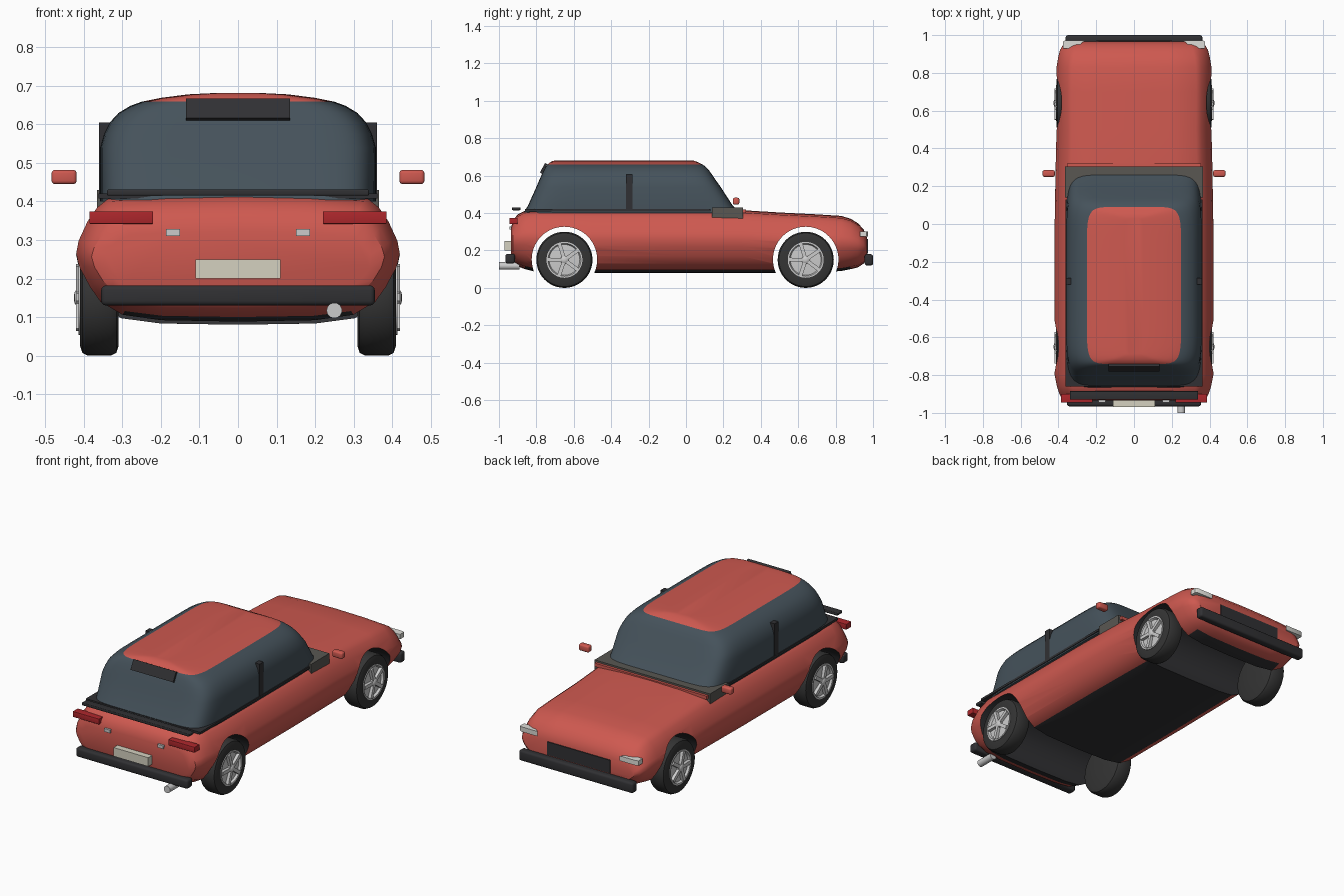
import bpy, bmesh
from math import pi, cos, sin, radians
from mathutils import Matrix

if "Cube" in bpy.data.objects:
    bpy.data.objects.remove(bpy.data.objects["Cube"])


def material(name, r, g, b):
    m = bpy.data.materials.new(name)
    m.diffuse_color = (r, g, b, 1)
    m.use_nodes = True
    m.node_tree.nodes["Principled BSDF"].inputs["Base Color"].default_value = m.diffuse_color
    return m


RED = material("red_paint", 0.62, 0.10, 0.08)
GLASS = material("tinted_glass", 0.06, 0.085, 0.105)
DARK = material("dark_trim", 0.03, 0.03, 0.033)
RUBBER = material("tyre_rubber", 0.035, 0.035, 0.035)
COWL = material("cowl_grey", 0.10, 0.095, 0.085)
SILVER = material("silver", 0.55, 0.55, 0.55)
LENS = material("clear_lens", 0.72, 0.72, 0.68)
TAIL = material("tail_red", 0.42, 0.02, 0.025)
CREAM = material("plate_cream", 0.66, 0.64, 0.53)


def finish(name, bm, mats, angle=40):
    bmesh.ops.recalc_face_normals(bm, faces=bm.faces)
    me = bpy.data.meshes.new(name)
    bm.to_mesh(me)
    bm.free()
    ob = bpy.data.objects.new(name, me)
    bpy.context.collection.objects.link(ob)
    for m in mats:
        me.materials.append(m)
    smooth(ob, angle)
    return ob


def smooth(ob, angle=40):
    bpy.ops.object.select_all(action='DESELECT')
    ob.select_set(True)
    bpy.context.view_layer.objects.active = ob
    bpy.ops.object.shade_smooth_by_angle(angle=radians(angle))


def loft(rings):
    """Closed skin through equal-length rings, capped at both ends."""
    bm = bmesh.new()
    vs = [[bm.verts.new(p) for p in ring] for ring in rings]
    n = len(vs[0])
    for a, b in zip(vs, vs[1:]):
        for i in range(n):
            j = (i + 1) % n
            bm.faces.new((a[i], a[j], b[j], b[i]))
    bm.faces.new(vs[0])
    bm.faces.new(vs[-1])
    bmesh.ops.recalc_face_normals(bm, faces=bm.faces)
    return bm


def lathe(name, profile, mat, y, z, n=40):
    """Revolve (radius, x) points about an axis parallel to x."""
    rings = [[(x, y + r * cos(2 * pi * i / n), z + r * sin(2 * pi * i / n))
              for i in range(n)] for r, x in profile]
    return finish(name, loft(rings), [mat])


def box(name, x, y, z, mat, bevel=0.0, tilt=0.0):
    """Box from (min, max) ranges."""
    bm = bmesh.new()
    bmesh.ops.create_cube(bm, size=1)
    size = [r[1] - r[0] for r in (x, y, z)]
    mid = [(r[1] + r[0]) / 2 for r in (x, y, z)]
    bm.transform(Matrix.Translation(mid) @ Matrix.Rotation(tilt, 4, 'X')
                 @ Matrix.Diagonal((*size, 1)))
    if bevel:
        bmesh.ops.bevel(bm, geom=bm.edges[:], offset=bevel, segments=3,
                        profile=0.5, affect='EDGES')
    return finish(name, bm, [mat])


# Lower body: one cross-section scaled along the car
HALF = [(0.48, 0.01), (0.72, 0.05), (0.86, 0.15), (0.925, 0.27), (0.98, 0.42),
        (1, 0.54), (0.985, 0.64), (0.93, 0.79), (0.87, 0.9), (0.80, 0.97), (0.45, 1.0)]
SECTION = [(0, 0)] + HALF + [(0, 1.01)] + [(-x, z) for x, z in reversed(HALF)]
STATIONS = [  # y, half width, bottom, top
    (-0.935, 0.35, 0.16, 0.32), (-0.925, 0.38, 0.135, 0.36), (-0.90, 0.395, 0.115, 0.39),
    (-0.86, 0.408, 0.10, 0.41), (-0.80, 0.42, 0.085, 0.418), (-0.5, 0.42, 0.08, 0.415),
    (0.0, 0.42, 0.08, 0.415), (0.3, 0.415, 0.08, 0.412), (0.5, 0.41, 0.08, 0.40),
    (0.7, 0.412, 0.083, 0.39), (0.83, 0.41, 0.09, 0.382), (0.88, 0.402, 0.10, 0.367),
    (0.92, 0.392, 0.11, 0.343), (0.95, 0.375, 0.13, 0.31), (0.967, 0.35, 0.155, 0.27)]
bm = loft([[(w * x, y, b + (t - b) * z) for x, z in SECTION] for y, w, b, t in STATIONS])
for f in bm.faces:
    if f.calc_center_median().z < 0.105 and f.normal.z < -0.5:
        f.material_index = 1
body = finish("lower_body", bm, [RED, DARK])

# Wheel arches cut right across the body
WHEEL_Y = (-0.65, 0.64)
for y in WHEEL_Y:
    cutter = lathe("arch_cutter", [(0.175, -0.6), (0.175, 0.6)], DARK, y, 0.152, 56)
    cutter.hide_render = True
    mod = body.modifiers.new("arch", 'BOOLEAN')
    mod.operation = 'DIFFERENCE'
    mod.solver = 'EXACT'
    mod.material_mode = 'TRANSFER'
    mod.object = cutter
    bpy.context.view_layer.objects.active = body
    bpy.ops.object.modifier_apply(modifier=mod.name)
    bpy.data.objects.remove(cutter)
smooth(body, 35)


# Cabin: stacked rounded rectangles, glass below and red roof above
def rounded(w, y0, y1, z, n=64, e=0.24):
    pts = []
    for i in range(n):
        a = 2 * pi * (i + 0.5) / n
        c, s = cos(a), sin(a)
        pts.append((w * abs(c) ** e * (1 if c > 0 else -1),
                    (y0 + y1) / 2 + (y1 - y0) / 2 * abs(s) ** e * (1 if s > 0 else -1), z))
    return pts


LEVELS = [(0.358, -0.87, 0.29, 0.40), (0.358, -0.845, 0.25, 0.44), (0.358, -0.80, 0.185, 0.54),
          (0.348, -0.785, 0.16, 0.575), (0.333, -0.772, 0.14, 0.605), (0.31, -0.76, 0.122, 0.63),
          (0.28, -0.75, 0.105, 0.648), (0.25, -0.742, 0.09, 0.659), (0.20, -0.73, 0.07, 0.669),
          (0.13, -0.715, 0.05, 0.678), (0.05, -0.69, 0.03, 0.682)]
bm = loft([rounded(*lv) for lv in LEVELS])
for f in bm.faces:
    if f.calc_center_median().z > 0.66:
        f.material_index = 1
finish("cabin", bm, [GLASS, RED], 50)

# Trim around the cabin
box("belt_trim", (-0.362, 0.362), (-0.86, 0.13), (0.408, 0.421), DARK)
box("cowl", (-0.366, 0.366), (0.14, 0.305), (0.37, 0.43), COWL)
box("hood_rear_edge", (-0.355, 0.355), (0.305, 0.32), (0.40, 0.42), RED)
box("rear_window_tab", (-0.135, 0.135), (-0.768, -0.755), (0.61, 0.668), DARK, tilt=-0.5)
box("rear_spoiler", (-0.34, 0.34), (-0.93, -0.885), (0.415, 0.431), DARK, 0.004)

# Bumpers, grille, plate, exhaust
box("rear_bumper", (-0.355, 0.355), (-0.965, -0.915), (0.13, 0.182), DARK, 0.012)
box("front_bumper", (-0.362, 0.362), (0.955, 1.0), (0.12, 0.18), DARK, 0.012)
box("grille", (-0.2, 0.2), (0.93, 0.972), (0.185, 0.26), DARK)
box("rear_plate", (-0.11, 0.11), (-0.97, -0.93), (0.20, 0.25), CREAM)
bm = bmesh.new()
bmesh.ops.create_cone(bm, cap_ends=True, segments=24, radius1=0.02, radius2=0.02, depth=0.11,
                      matrix=Matrix.Translation((0.25, -0.945, 0.117)) @ Matrix.Rotation(pi / 2, 4, 'X'))
finish("exhaust_pipe", bm, [SILVER])

# Parts on both sides
for s, side in ((1, "right"), (-1, "left")):
    def span(a, b):
        return (min(s * a, s * b), max(s * a, s * b))
    box(side + "_mirror", span(0.419, 0.484), (0.25, 0.285), (0.445, 0.482), RED, 0.009)
    box(side + "_tail_light", span(0.22, 0.386), (-0.945, -0.90), (0.342, 0.374), TAIL, 0.002)
    box(side + "_reverse_light", span(0.15, 0.187), (-0.945, -0.92), (0.311, 0.329), SILVER)
    box(side + "_door_pillar", span(0.33, 0.361), (-0.32, -0.285), (0.42, 0.605), DARK)
    # Headlight: wedge wrapping the nose corner
    plan = [(0.26, 0.972), (0.365, 0.972), (0.376, 0.965), (0.376, 0.93), (0.31, 0.93)]
    finish(side + "_headlight", loft([[(s * x, y, z) for x, y in plan] for z in (0.274, 0.302)]), [LENS])

    # Wheels
    for y, end in zip(WHEEL_Y, ("rear", "front")):
        name = f"{side}_{end}_"
        lathe(name + "tyre", [(r, s * x) for r, x in (
            (0.02, 0.31), (0.125, 0.31), (0.143, 0.316), (0.15, 0.33), (0.15, 0.39), (0.143, 0.404),
            (0.125, 0.41), (0.096, 0.41), (0.092, 0.39), (0.02, 0.39))], RUBBER, y, 0.15, 48)
        lathe(name + "rim", [(r, s * x) for r, x in (
            (0.02, 0.38), (0.096, 0.38), (0.096, 0.414), (0.088, 0.414), (0.082, 0.402),
            (0.02, 0.406))], SILVER, y, 0.15, 48)
        lathe(name + "hub", [(r, s * x) for r, x in (
            (0.022, 0.39), (0.022, 0.418), (0.015, 0.424), (0.004, 0.426))], SILVER, y, 0.15, 20)
        bm = bmesh.new()
        for k in range(5):
            bmesh.ops.create_cube(bm, size=1, matrix=Matrix.Translation((s * 0.41, y, 0.15))
                                  @ Matrix.Rotation(2 * pi * k / 5 + 0.3, 4, 'X')
                                  @ Matrix.Translation((0, 0, 0.052))
                                  @ Matrix.Diagonal((0.022, 0.02, 0.072, 1)))
        finish(name + "spokes", bm, [SILVER])
